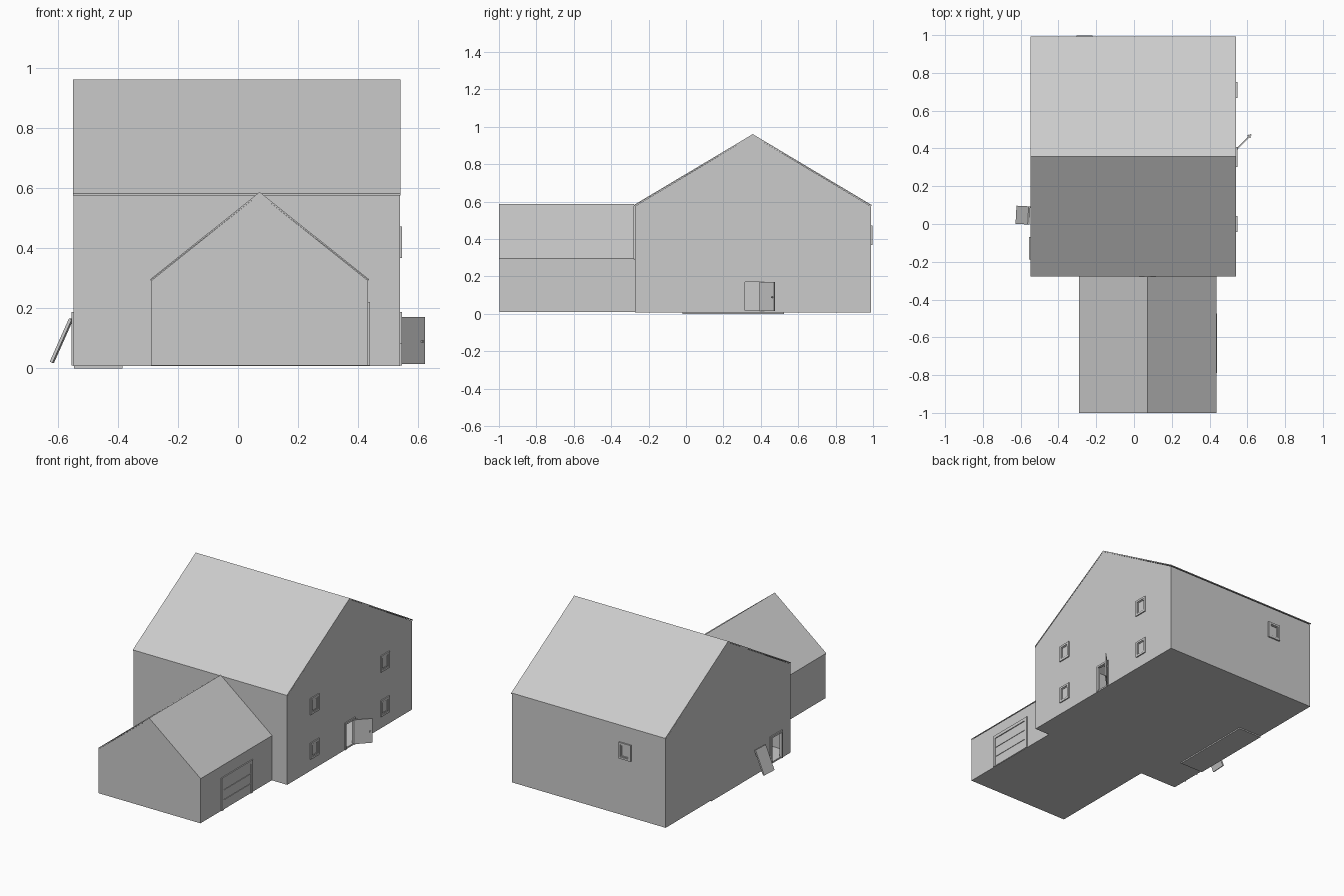
import bpy, bmesh
from math import radians
from mathutils import Vector

if "Cube" in bpy.data.objects:
    bpy.data.objects.remove(bpy.data.objects["Cube"])


def make_object(name, bm):
    bmesh.ops.recalc_face_normals(bm, faces=bm.faces)
    mesh = bpy.data.meshes.new(name)
    bm.to_mesh(mesh)
    bm.free()
    ob = bpy.data.objects.new(name, mesh)
    bpy.context.collection.objects.link(ob)
    return ob


def prism(name, profile, axis, a, b):
    """Extrude a profile along x (profile is y,z) or y (profile is x,z)."""
    place = (lambda p, t: (t, p[0], p[1])) if axis == 'x' else (lambda p, t: (p[0], t, p[1]))
    bm = bmesh.new()
    face = bm.faces.new([bm.verts.new(place(p, a)) for p in profile])
    new = bmesh.ops.extrude_face_region(bm, geom=[face])["geom"]
    shift = Vector(place((0, 0), b - a))
    bmesh.ops.translate(bm, vec=shift, verts=[v for v in new if isinstance(v, bmesh.types.BMVert)])
    return make_object(name, bm)


def gable(c, half, base, eave, ridge):
    return [(c - half, base), (c + half, base), (c + half, eave), (c, ridge), (c - half, eave)]


def box(name, lo, hi, loc=(0, 0, 0), rot=(0, 0, 0)):
    bm = bmesh.new()
    bmesh.ops.create_cube(bm, size=1)
    for v in bm.verts:
        v.co = [(l + h) / 2 + c * (h - l) for l, h, c in zip(lo, hi, v.co)]
    ob = make_object(name, bm)
    ob.location, ob.rotation_euler = loc, rot
    return ob


def wall_box(name, axis, d, u, z):
    """Box on a wall: depth range d, horizontal range u, height range z."""
    r = (d, u, z) if axis == 'x' else (u, d, z)
    return box(name, [min(p) for p in r], [max(p) for p in r])


def frame(name, axis, d, u, z, w, sill=True):
    wall_box(name + "_jamb_a", axis, d, (u[0], u[0] + w), z)
    wall_box(name + "_jamb_b", axis, d, (u[1] - w, u[1]), z)
    inner = (u[0] + w, u[1] - w)
    wall_box(name + "_head", axis, d, inner, (z[1] - w, z[1]))
    if sill:
        wall_box(name + "_sill", axis, d, inner, (z[0], z[0] + w))


def window(name, axis, wall, out, c, zc):
    u, z = (c - 0.043, c + 0.043), (zc - 0.052, zc + 0.052)
    frame(name, axis, (wall - 0.005 * out, wall + 0.007 * out), u, z, 0.013)
    frame(name + "_sash", axis, (wall - 0.005 * out, wall + 0.003 * out),
          (u[0] + 0.013, u[1] - 0.013), (z[0] + 0.013, z[1] - 0.013), 0.006)


def cut(target, cutter):
    mod = target.modifiers.new("cut", 'BOOLEAN')
    mod.operation, mod.solver, mod.object = 'DIFFERENCE', 'EXACT', cutter
    bpy.context.view_layer.objects.active = target
    bpy.ops.object.modifier_apply(modifier=mod.name)
    bpy.data.objects.remove(cutter)


# main house: hollow gabled shell with two doorways
house = prism("house_walls", gable(0.357, 0.631, 0.008, 0.575, 0.953), 'x', -0.548, 0.54)
cut(house, prism("void", gable(0.357, 0.621, 0.018, 0.57, 0.941), 'x', -0.538, 0.53))
cut(house, box("right_opening", (0.5, 0.315, 0.018), (0.6, 0.395, 0.17)))
cut(house, box("left_opening", (-0.6, -0.175, 0.018), (-0.5, -0.08, 0.175)))

# thin roof covering
roof = [(-0.279, 0.575), (-0.279, 0.582), (0.357, 0.961), (0.993, 0.582), (0.993, 0.575), (0.357, 0.953)]
prism("house_roof", roof, 'x', -0.549, 0.541)

# garage wing with its own roof skin
prism("garage_walls", gable(0.072, 0.361, 0.01, 0.292, 0.58), 'y', -0.998, -0.274)
g_roof = [(-0.292, 0.292), (-0.292, 0.297), (0.072, 0.587), (0.436, 0.297), (0.436, 0.292), (0.072, 0.58)]
prism("garage_roof", g_roof, 'y', -1.0, -0.278)

# windows
for y in (0.0, 0.71):
    for z in (0.135, 0.42):
        window("right_window", 'x', 0.54, 1, y, z)
window("back_window", 'y', 0.99, 1, -0.262, 0.42)

# door frames
frame("right_door_frame", 'x', (0.53, 0.547), (0.303, 0.407), (0.01, 0.182), 0.012, False)
frame("left_door_frame", 'x', (-0.538, -0.555), (-0.187, -0.068), (0.01, 0.187), 0.012, False)

# right door swung open, left door torn off and leaning
box("right_door", (0, -0.004, 0), (0.11, 0.004, 0.155), (0.543, 0.395, 0.015), (0, 0, radians(46)))
box("right_door_knob", (0.092, -0.01, 0.07), (0.1, 0.01, 0.078), (0.543, 0.395, 0.015), (0, 0, radians(46)))
box("left_door", (-0.005, -0.048, -0.079), (0.005, 0.048, 0.079), (-0.588, 0.047, 0.092),
    (0, radians(24), radians(-3)))

# garage door with panel grooves and frame
frame("garage_door_frame", 'x', (0.43, 0.44), (-0.79, -0.475), (0.01, 0.22), 0.02, False)
for i in range(3):
    z = 0.012 + i * 0.063
    wall_box("garage_door_panel", 'x', (0.43, 0.4365), (-0.77, -0.495), (z, z + 0.06))

# floor pad under the left side
box("floor_pad", (-0.547, -0.02, 0), (-0.385, 0.525, 0.009))
